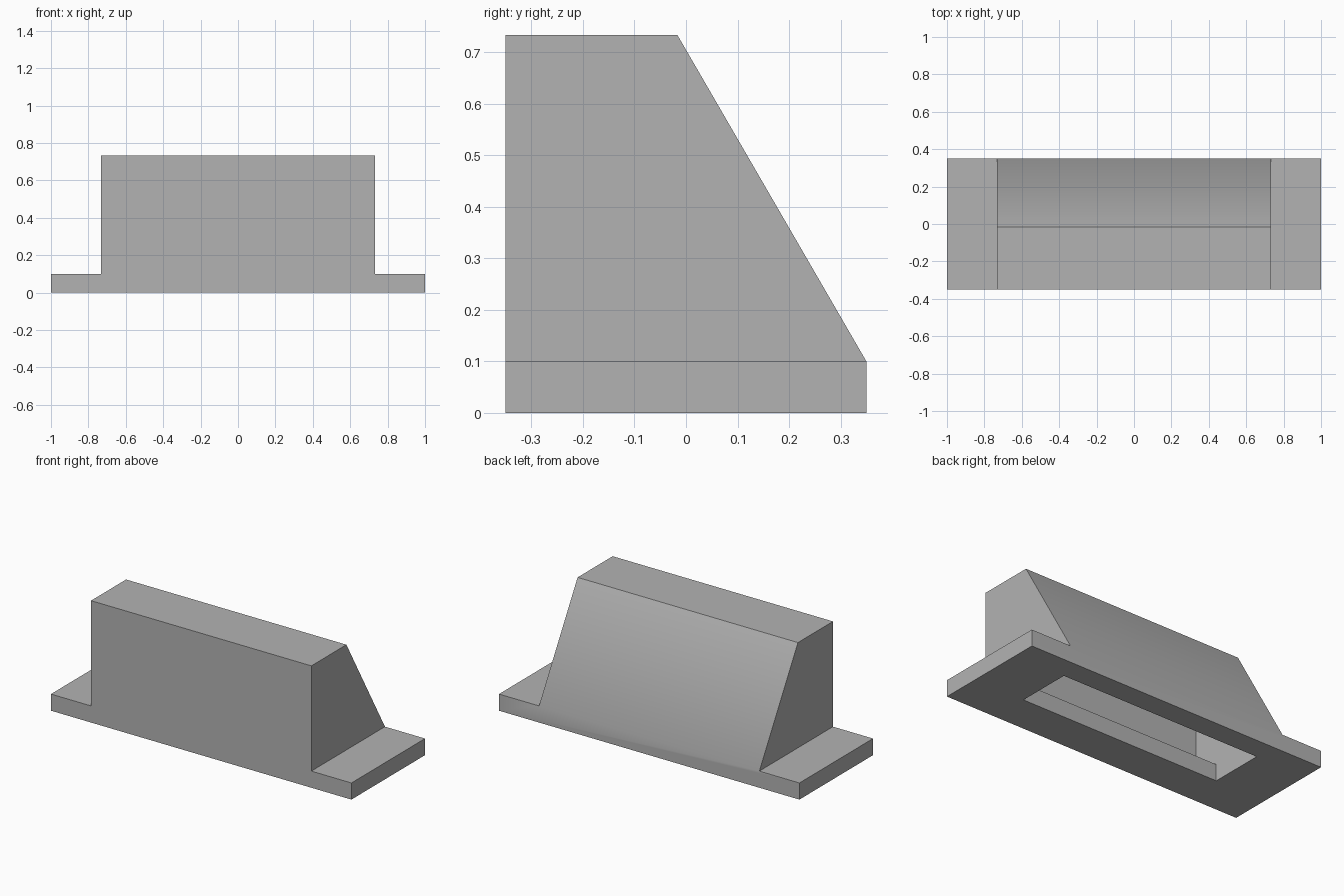
import bpy, bmesh, math

if "Cube" in bpy.data.objects:
    bpy.data.objects.remove(bpy.data.objects["Cube"])

grey = bpy.data.materials.new("plain_grey")
grey.diffuse_color = (0.45, 0.45, 0.45, 1.0)
grey.use_nodes = True
grey.node_tree.nodes["Principled BSDF"].inputs["Base Color"].default_value = grey.diffuse_color


def prism(name, profile, half_width):
    """Extrude a (y, z) profile symmetrically along x."""
    bm = bmesh.new()
    face = bm.faces.new([bm.verts.new((-half_width, y, z)) for y, z in profile])
    ext = bmesh.ops.extrude_face_region(bm, geom=[face])
    verts = [v for v in ext["geom"] if isinstance(v, bmesh.types.BMVert)]
    bmesh.ops.translate(bm, verts=verts, vec=(2 * half_width, 0, 0))
    bmesh.ops.recalc_face_normals(bm, faces=bm.faces)
    mesh = bpy.data.meshes.new(name)
    bm.to_mesh(mesh)
    bm.free()
    mesh.materials.append(grey)
    obj = bpy.data.objects.new(name, mesh)
    bpy.context.collection.objects.link(obj)
    return obj


def combine(target, tool, operation):
    """Apply a boolean and discard the tool object."""
    bpy.context.view_layer.objects.active = target
    mod = target.modifiers.new(operation.lower(), 'BOOLEAN')
    mod.operation, mod.object, mod.solver = operation, tool, 'EXACT'
    bpy.ops.object.modifier_apply(modifier=mod.name)
    bpy.data.objects.remove(tool)


def rect(y0, y1, z0, z1):
    return [(y0, z0), (y1, z0), (y1, z1), (y0, z1)]


# Flanged base plate with the sloped-back housing on top
housing = prism("sloped_housing", rect(-0.35, 0.35, 0, 0.1), 1.0)
body = prism("body", [(-0.35, 0.1), (0.35, 0.1), (-0.0167, 0.7333), (-0.35, 0.7333)], 0.7333)
combine(housing, body, 'UNION')

# Hollow interior with even walls
cavity = prism("cavity", [(-0.2833, 0.1), (0.2783, 0.1), (-0.05, 0.6667), (-0.2833, 0.6667)], 0.6667)
combine(housing, cavity, 'DIFFERENCE')

# Long slot through the base into the interior
slot = prism("slot", rect(-0.1167, 0.2167, -0.1, 0.15), 0.6667)
combine(housing, slot, 'DIFFERENCE')

# Soft transition from the slope to the base edge, all other edges sharp
bm = bmesh.new()
bm.from_mesh(housing.data)
bmesh.ops.remove_doubles(bm, verts=bm.verts, dist=0.0005)
bmesh.ops.dissolve_limit(bm, angle_limit=math.radians(1), verts=bm.verts, edges=bm.edges)
bm.to_mesh(housing.data)
bm.free()
housing.select_set(True)
bpy.context.view_layer.objects.active = housing
bpy.ops.object.shade_smooth_by_angle(angle=math.radians(31))
